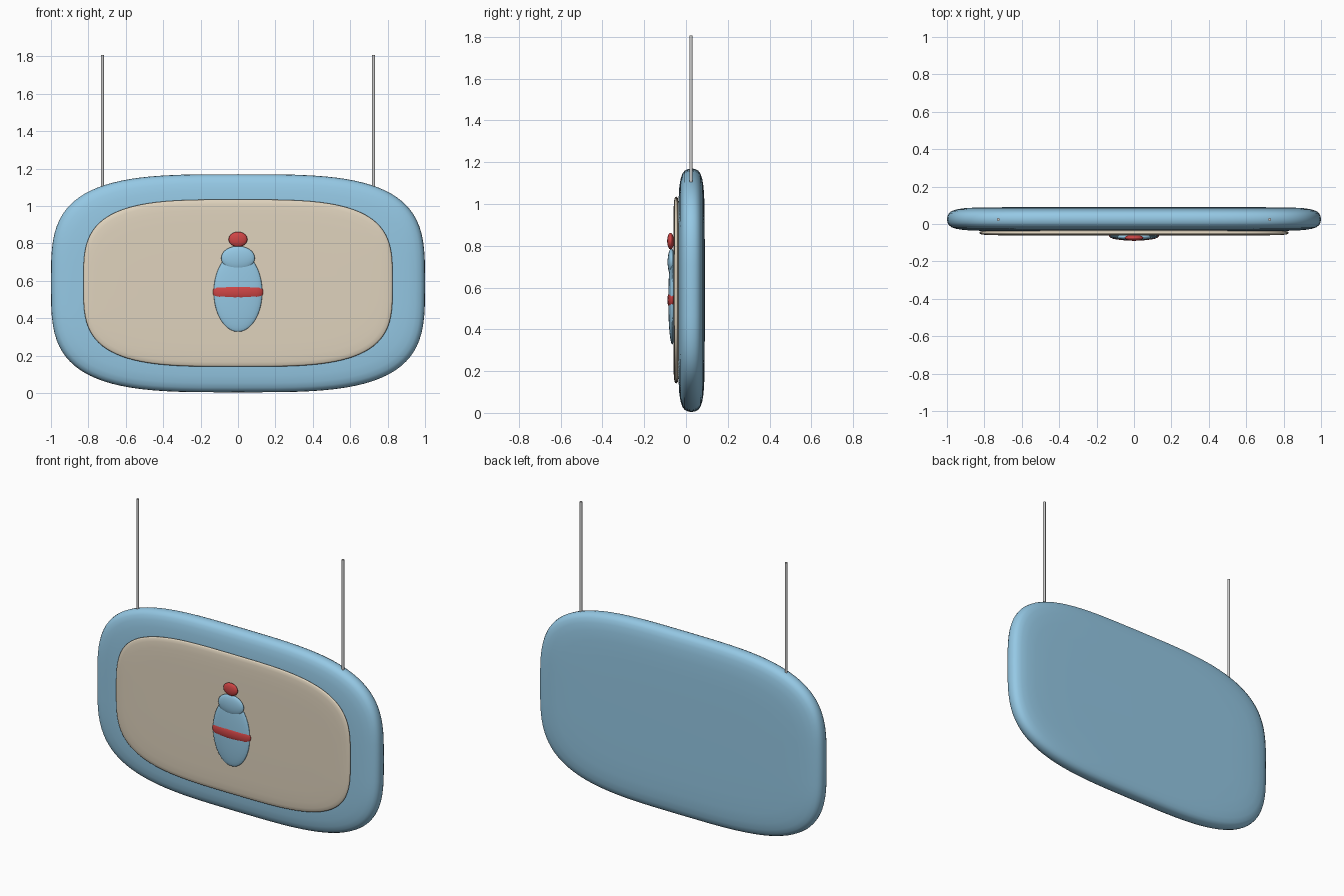
import bpy, bmesh, math

if "Cube" in bpy.data.objects:
    bpy.data.objects.remove(bpy.data.objects["Cube"])


def material(name, rgb):
    m = bpy.data.materials.new(name)
    m.diffuse_color = (*rgb, 1)
    m.use_nodes = True
    m.node_tree.nodes["Principled BSDF"].inputs["Base Color"].default_value = m.diffuse_color
    return m


BLUE = material("blue", (0.30, 0.58, 0.78))
CREAM = material("cream", (0.74, 0.65, 0.51))
RED = material("red", (0.62, 0.06, 0.06))


def finish(name, bm, mat=None):
    bmesh.ops.recalc_face_normals(bm, faces=bm.faces)
    me = bpy.data.meshes.new(name)
    bm.to_mesh(me)
    bm.free()
    for p in me.polygons:
        p.use_smooth = True
    ob = bpy.data.objects.new(name, me)
    bpy.context.collection.objects.link(ob)
    if mat:
        me.materials.append(mat)
    return ob


def loft(bm, rings):
    rings = [[bm.verts.new(p) for p in r] for r in rings]
    for a, b in zip(rings, rings[1:]):
        for i in range(len(a)):
            j = (i + 1) % len(a)
            bm.faces.new((a[i], a[j], b[j], b[i]))
    bm.faces.new(rings[0])
    bm.faces.new(rings[-1])


def pillow(name, hx, hz, zc, yc, depth, profile, mat, n=3.5, count=96):
    # Rounded slab: superellipse rings, inset towards front and back
    def ring(inset, y):
        pts = []
        for i in range(count):
            t = 2 * math.pi * i / count
            c, s = math.cos(t), math.sin(t)
            x = math.copysign(abs(c) ** (2 / n), c)
            z = math.copysign(abs(s) ** (2 / n), s)
            pts.append(((hx - inset) * x, yc + y, zc + (hz - inset) * z))
        return pts
    front = [ring(i, -d * depth) for i, d in reversed(profile)]
    back = [ring(i, d * depth) for i, d in profile]
    bm = bmesh.new()
    loft(bm, front + [ring(0, 0)] + back)
    return finish(name, bm, mat)


def ellipsoid(name, centre, radii, mat):
    bm = bmesh.new()
    bmesh.ops.create_uvsphere(bm, u_segments=32, v_segments=20, radius=1)
    for v in bm.verts:
        v.co = [c + r * k for c, r, k in zip(centre, radii, v.co)]
    return finish(name, bm, mat)


# Sign board and raised front panel
pillow("sign_board", 1.0, 0.583, 0.587, 0.026, 0.064,
       [(0.003, 0.28), (0.010, 0.5), (0.025, 0.68), (0.05, 0.81),
        (0.09, 0.91), (0.15, 0.965), (0.25, 0.99), (0.40, 1.0)], BLUE)
pillow("front_panel", 0.827, 0.447, 0.588, -0.047, 0.014,
       [(0.002, 0.3), (0.008, 0.55), (0.025, 0.75), (0.06, 0.9),
        (0.13, 0.97), (0.28, 1.0)], CREAM)

# Pin emblem: body, head and top ball
ellipsoid("emblem_body", (0, -0.066, 0.54), (0.13, 0.019, 0.212), BLUE)
ellipsoid("emblem_head", (0, -0.070, 0.722), (0.09, 0.018, 0.064), BLUE)
ellipsoid("emblem_ball", (0, -0.074, 0.822), (0.05, 0.016, 0.040), RED)

# Red band around the emblem, a flattened bowed capsule
R = 0.035
caps = [(0.10 + R * math.sin(a), R * math.cos(a))
        for a in (math.radians(d) for d in (0, 20, 40, 60, 75, 87))]
stations = [(-x, r) for x, r in reversed(caps)]
stations += [(x, R) for x in (-0.06, -0.02, 0.02, 0.06)] + caps
bm = bmesh.new()
loft(bm, [[(x, -0.078 + 0.8 * x * x + 0.33 * r * math.cos(t), 0.54 + r * math.sin(t))
           for t in (2 * math.pi * i / 20 for i in range(20))] for x, r in stations])
finish("emblem_band", bm, RED)

# Two hanging rods
for side, label in ((-1, "left"), (1, "right")):
    bpy.ops.mesh.primitive_cylinder_add(vertices=16, radius=0.008, depth=0.72,
                                        location=(side * 0.725, 0.024, 1.447))
    bpy.context.object.name = "hanging_rod_" + label
    bpy.ops.object.shade_smooth_by_angle()
